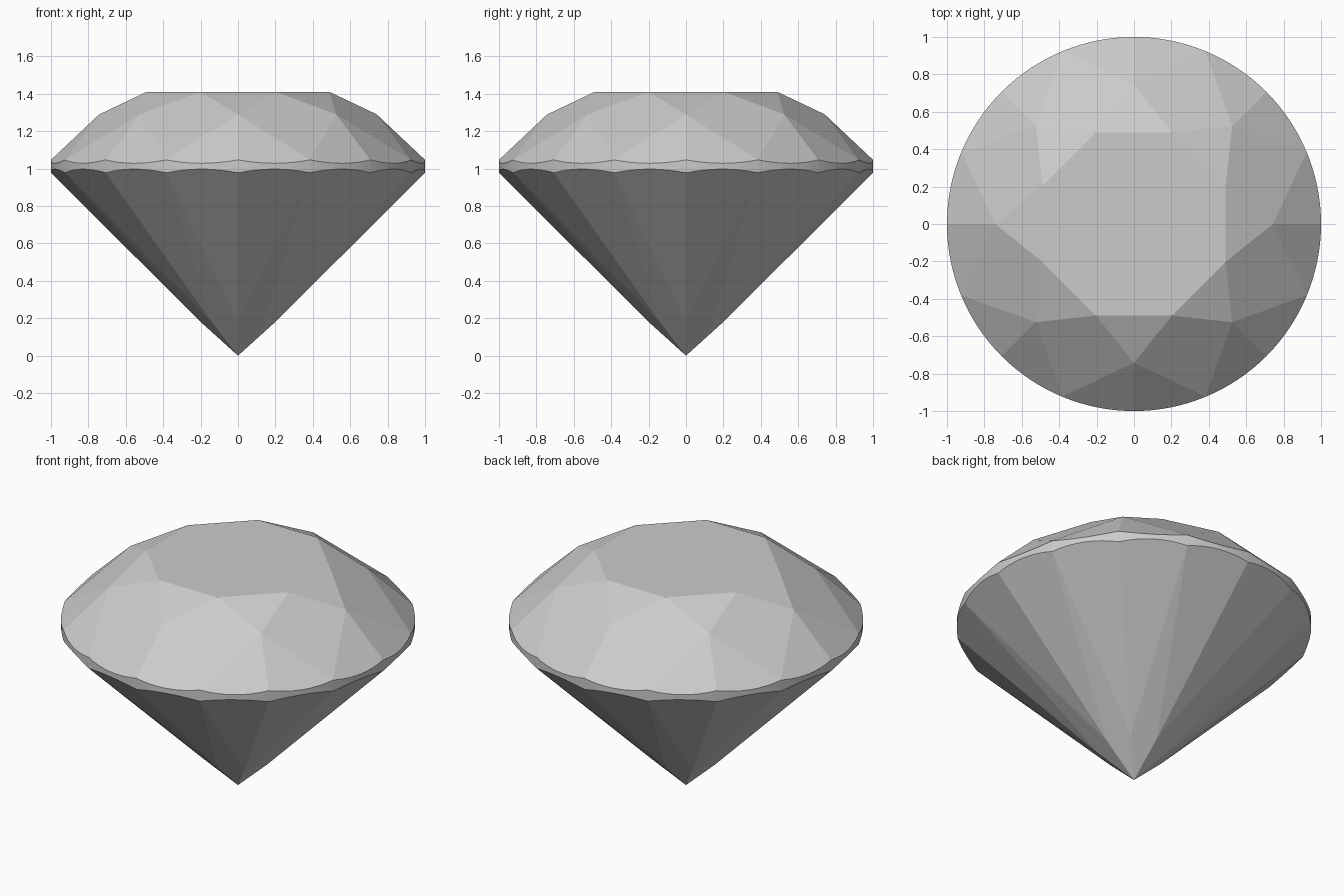
import bpy, bmesh
from math import cos, sin, radians
from mathutils import Vector

if "Cube" in bpy.data.objects:
    bpy.data.objects.remove(bpy.data.objects["Cube"])

TABLE_Z, STAR_Z, RIM_TOP, RIM_BOTTOM = 1.41, 1.29, 1.047, 0.978
TABLE_R, STAR_R = 0.53, 0.742
SHOULDER_R = 0.2
SHOULDER_Z = SHOULDER_R * RIM_BOTTOM * cos(radians(22.5))


def polar(radius, degrees, z):
    a = radians(degrees)
    return Vector((radius * cos(a), radius * sin(a), z))


def grind(bm, a, b, c):
    """Cut one flat facet through three points, keeping the inner side."""
    normal = (b - a).cross(c - a).normalized()
    if normal.dot(a - Vector((0, 0, 1))) < 0:
        normal.negate()
    cut = bmesh.ops.bisect_plane(
        bm, geom=bm.verts[:] + bm.edges[:] + bm.faces[:], dist=1e-5,
        plane_co=a, plane_no=normal, clear_outer=True)
    rim = [e for e in bm.edges if e.is_boundary]
    if rim:
        bmesh.ops.holes_fill(bm, edges=rim, sides=0)


# Round blank whose remaining wall becomes the scalloped girdle
bm = bmesh.new()
bmesh.ops.create_cone(bm, cap_ends=True, segments=128, radius1=1, radius2=1, depth=TABLE_Z)
bmesh.ops.translate(bm, verts=bm.verts, vec=(0, 0, TABLE_Z / 2))
culet = Vector((0, 0, 0))

for k in range(8):
    t = 45 * k
    star = polar(STAR_R, t, STAR_Z)
    # Crown main (kite) facet
    grind(bm, polar(TABLE_R, t + 22.5, TABLE_Z), star, polar(STAR_R, t + 45, STAR_Z))
    # Pavilion main facet, tangent to the rim
    main = polar(1, t + 22.5, RIM_BOTTOM)
    grind(bm, culet, main, main + polar(1, t + 112.5, 0))

for k in range(8):
    t = 45 * k
    star = polar(STAR_R, t, STAR_Z)
    shoulder = polar(SHOULDER_R, t, SHOULDER_Z)
    # Star facet beside the table
    grind(bm, polar(TABLE_R, t - 22.5, TABLE_Z), polar(TABLE_R, t + 22.5, TABLE_Z), star)
    for side in (-22.5, 22.5):
        # Upper and lower half facets meeting the girdle
        grind(bm, star, polar(1, t, RIM_TOP), polar(1, t + side, RIM_TOP))
        grind(bm, shoulder, polar(1, t, RIM_BOTTOM), polar(1, t + side, RIM_BOTTOM))

bmesh.ops.remove_doubles(bm, verts=bm.verts, dist=1e-4)
bmesh.ops.recalc_face_normals(bm, faces=bm.faces)
mesh = bpy.data.meshes.new("cut_gem")
bm.to_mesh(mesh)
bm.free()
gem = bpy.data.objects.new("cut_gem", mesh)
bpy.context.collection.objects.link(gem)
